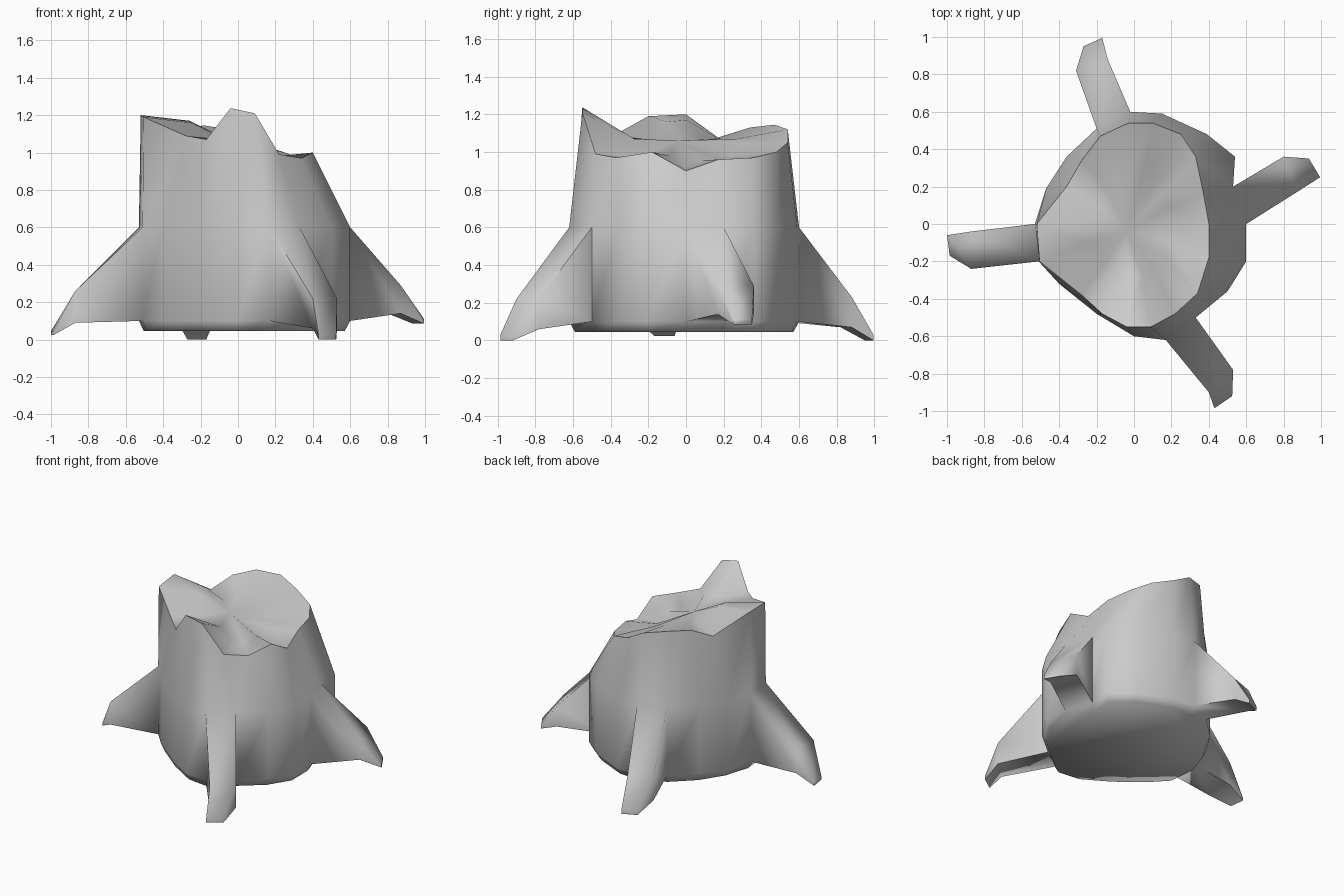
import bpy, bmesh

if "Cube" in bpy.data.objects:
    bpy.data.objects.remove(bpy.data.objects["Cube"])

# Jagged broken rim, anticlockwise from the right side
RIM = [(.40, 0, .90), (.37, .17, .96), (.33, .36, .97), (.25, .48, 1.0), (.10, .54, 1.05),
       (-.03, .54, 1.12), (-.18, .47, 1.145), (-.28, .34, 1.13), (-.36, .2, 1.055),
       (-.52, 0, 1.2), (-.505, -.2, 1.19), (-.28, -.38, 1.09), (-.17, -.48, 1.07),
       (-.04, -.55, 1.237), (.09, -.55, 1.21), (.22, -.48, .99), (.34, -.37, .97), (.40, -.18, 1.0)]
# Footprint of the trunk, same columns
FOOT = [(.60, 0), (.53, .20), (.54, .36), (.39, .48), (.15, .59), (-.02, .60), (-.20, .51),
        (-.36, .36), (-.47, .19), (-.53, 0), (-.51, -.2), (-.40, -.32), (-.20, -.48),
        (0, -.60), (.17, -.62), (.33, -.5), (.5, -.36), (.6, -.2)]
N = len(RIM)

bm = bmesh.new()


def ring(points):
    return [bm.verts.new(p) for p in points]


def bridge(lower, upper, skip=()):
    n = len(lower)
    for i in range(n):
        if i not in skip:
            j = (i + 1) % n
            bm.faces.new((lower[i], lower[j], upper[j], upper[i]))


# Roots: first column, knee (two xy, top z, bottom z), tip (two xy, top z, bottom z)
ROOTS = [
    (0, ((.87, .17), (.80, .36), .29, .14), ((.995, .25), (.935, .35), .11, .085)),
    (5, ((-.14, .88), (-.31, .82), .23, .07), ((-.17, .995), (-.27, .95), .03, 0)),
    (9, ((-.87, -.04), (-.87, -.24), .26, .09), ((-1, -.06), (-.985, -.17), .045, .025)),
    (14, ((.40, -.90), (.53, -.78), .22, .06), ((.43, -.985), (.525, -.92), .03, 0)),
]
skip = {r[0] for r in ROOTS}

# Trunk wall and underside
base = ring([(x * .95, y * .95, .045) for x, y in FOOT])
low = ring([(x, y, .10) for x, y in FOOT])
mid = ring([(x, y, .60) for x, y in FOOT])
rim = ring(RIM)
bridge(base, low)
bridge(low, mid, skip)
bridge(mid, rim)
bm.faces.new(base[::-1])

# Broken top surface: a ridge from the left that falls away to the right
inner = ring([(x * .5, y * .5,
               z - .03 if x < -.4 else min(z, 1.07) if x < .2 else z * .6 + .38)
              for x, y, z in RIM])
bridge(rim, inner)
hub = bm.verts.new((-.04, -.04, 1.06))
for i in range(N):
    bm.faces.new((inner[i], inner[(i + 1) % N], hub))

# Roots growing from the openings in the wall
for c, knee, tip in ROOTS:
    loop = [low[c], low[c + 1], mid[c + 1], mid[c]]
    for a, b, top, bottom in (knee, tip):
        nxt = ring([(*a, bottom), (*b, bottom), (*b, top), (*a, top)])
        bridge(loop, nxt)
        loop = nxt
    bm.faces.new(loop)

bmesh.ops.recalc_face_normals(bm, faces=bm.faces)
bm.verts.index_update()
rim_ids = {v.index for v in rim}
mesh = bpy.data.meshes.new("tree_stump")
bm.to_mesh(mesh)
bm.free()
stump = bpy.data.objects.new("tree_stump", mesh)
bpy.context.collection.objects.link(stump)
bpy.context.view_layer.objects.active = stump
stump.select_set(True)
bpy.ops.object.shade_smooth_by_angle(angle=1.5)

# Keep the broken rim crisp
for e in mesh.edges:
    if set(e.vertices) <= rim_ids:
        e.use_edge_sharp = True
